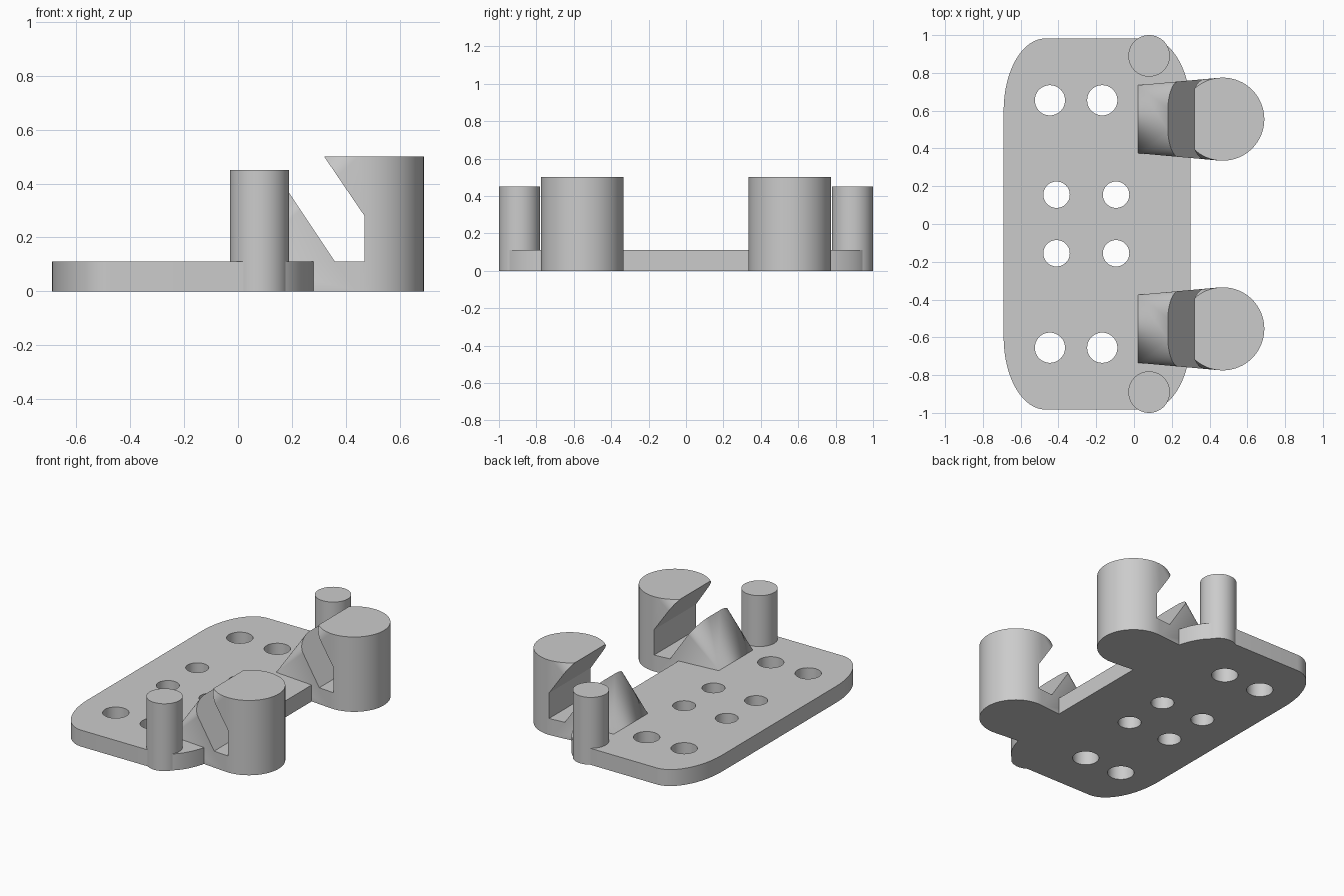
import bpy, bmesh
from math import cos, sin, pi, radians

cube = bpy.data.objects.get("Cube")
if cube:
    bpy.data.objects.remove(cube, do_unlink=True)

grey = bpy.data.materials.new("light grey")
grey.use_nodes = True
grey.diffuse_color = (0.6, 0.6, 0.6, 1)
grey.node_tree.nodes["Principled BSDF"].inputs["Base Color"].default_value = grey.diffuse_color

PLATE_H = 0.11


def arc(cx, cy, rx, ry, start, end, n):
    """Points along an elliptical arc, angles in degrees."""
    angles = [radians(start + (end - start) * i / n) for i in range(n + 1)]
    return [(cx + rx * cos(a), cy + ry * sin(a)) for a in angles]


def circle(cx, cy, r, n=64):
    return arc(cx, cy, r, r, 0, 360, n)[:-1]


def prism(bm, outline, to_3d, low, high):
    """Extrude a closed outline between two levels."""
    a = [bm.verts.new(to_3d(p, low)) for p in outline]
    b = [bm.verts.new(to_3d(p, high)) for p in outline]
    bm.faces.new(a)
    bm.faces.new(b)
    for i in range(len(a)):
        j = (i + 1) % len(a)
        bm.faces.new((a[i], a[j], b[j], b[i]))


def upright(p, z):
    return (p[0], p[1], z)


def sideways(p, y):
    return (p[0], y, p[1])


def make(name, bm):
    bmesh.ops.recalc_face_normals(bm, faces=bm.faces[:])
    mesh = bpy.data.meshes.new(name)
    bm.to_mesh(mesh)
    bm.free()
    mesh.materials.append(grey)
    obj = bpy.data.objects.new(name, mesh)
    bpy.context.collection.objects.link(obj)
    return obj


def cut(obj, cutter):
    cutter.hide_render = True
    mod = obj.modifiers.new("cut", 'BOOLEAN')
    mod.operation, mod.solver, mod.object = 'DIFFERENCE', 'EXACT', cutter
    bpy.context.view_layer.objects.active = obj
    bpy.ops.object.modifier_apply(modifier=mod.name)
    bpy.data.objects.remove(cutter, do_unlink=True)


def smooth(obj):
    bpy.ops.object.select_all(action='DESELECT')
    obj.select_set(True)
    bpy.context.view_layer.objects.active = obj
    bpy.ops.object.shade_smooth_by_angle(angle=radians(25))


# Base plate with stretched round corners
corners = [(0.08, 0.6, 0), (-0.47, 0.6, 90), (-0.47, -0.6, 180), (0.08, -0.6, 270)]
outline = []
for cx, cy, start in corners:
    outline += arc(cx, cy, 0.22, 0.382, start, start + 90, 20)
bm = bmesh.new()
prism(bm, outline, upright, 0, PLATE_H)
plate = make("base_plate", bm)

# Screw holes, mirrored front to back
bm = bmesh.new()
for side in (-1, 1):
    for x, y, r in [(-0.445, 0.655, 0.08), (-0.168, 0.655, 0.08),
                    (-0.41, 0.155, 0.07), (-0.095, 0.155, 0.07)]:
        prism(bm, circle(x, side * y, r, 48), upright, -0.1, 0.3)
cut(plate, make("hole_cutter", bm))
smooth(plate)

for side, word in ((-1, "front"), (1, "back")):
    # Round peg on the plate corner
    bm = bmesh.new()
    prism(bm, circle(0.08, side * 0.89, 0.11), upright, 0, 0.45)
    smooth(make(word + "_peg", bm))

    # Hook: hull of a tall cylinder and a low bar on the plate
    y = side * 0.555
    bm = bmesh.new()
    foot = [(0.02, y - 0.18), (0.02, y + 0.18)]
    for points, top in ((circle(0.47, y, 0.22), 0.5), (foot, PLATE_H)):
        for p in points:
            for z in (0, top):
                bm.verts.new(upright(p, z))
    hull = bmesh.ops.convex_hull(bm, input=bm.verts[:])
    spare = [v for v in set(hull["geom_interior"] + hull["geom_unused"])
             if isinstance(v, bmesh.types.BMVert)]
    bmesh.ops.delete(bm, geom=spare, context='VERTS')
    bmesh.ops.dissolve_limit(bm, angle_limit=radians(0.5),
                             verts=bm.verts[:], edges=bm.edges[:])
    hook = make(word + "_hook", bm)

    # Slanted slot through the hook
    slot = [(0.36, PLATE_H), (0.47, PLATE_H), (0.47, 0.28), (0.252, 0.6), (0.033, 0.6)]
    bm = bmesh.new()
    prism(bm, slot, sideways, y - 0.4, y + 0.4)
    cut(hook, make("slot_cutter", bm))
    smooth(hook)
